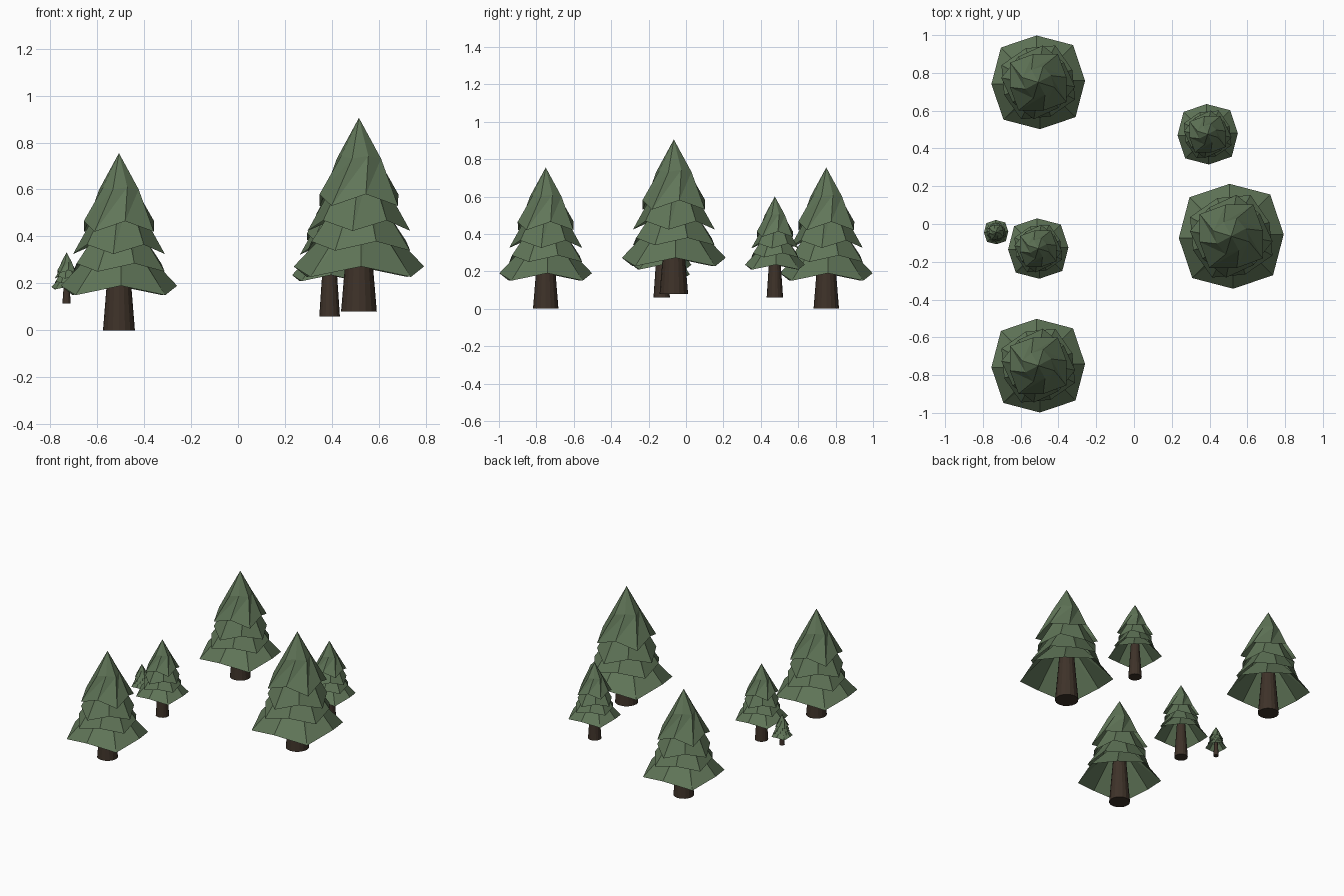
import bpy, bmesh
from math import sin, cos, radians

cube = bpy.data.objects.get("Cube")
if cube:
    bpy.data.objects.remove(cube)


def material(name, colour):
    mat = bpy.data.materials.new(name)
    mat.use_nodes = True
    mat.diffuse_color = (*colour, 1)
    bsdf = next(n for n in mat.node_tree.nodes if n.type == 'BSDF_PRINCIPLED')
    bsdf.inputs["Base Color"].default_value = (*colour, 1)
    return mat


needles = material("needle green", (0.118, 0.18, 0.098))
bark = material("bark brown", (0.048, 0.032, 0.022))


def ring(bm, low, high, turn):
    """Eight points, alternating between a low corner and a high corner (radius, z)."""
    points = []
    for i in range(8):
        r, z = high if i % 2 == 0 else low
        a = radians(45 * i + turn)
        points.append(bm.verts.new((r * cos(a), r * sin(a), z)))
    return points


def skin(bm, upper, lower):
    for i in range(8):
        j = (i + 1) % 8
        bm.faces.new((lower[i], lower[j], upper[j]))
        bm.faces.new((lower[i], upper[j], upper[i]))


def finish(bm, name, mat, place, scale):
    mesh = bpy.data.meshes.new(name)
    bm.to_mesh(mesh)
    bm.free()
    mesh.materials.append(mat)
    obj = bpy.data.objects.new(name, mesh)
    obj.location = place
    obj.scale = (scale,) * 3
    bpy.context.collection.objects.link(obj)
    return obj


# Skirts of branches: low corner, high corner, top edge, turn
SKIRTS = {
    "bottom_branches": ((0.27, 0.15), (0.248, 0.19), (0.05, 0.40), 2),
    "lower_branches": ((0.215, 0.25), (0.192, 0.285), (0.06, 0.48), 20),
    "middle_branches": ((0.197, 0.325), (0.172, 0.365), (0.06, 0.57), 38),
}


def build_tree(label, x, y, scale, top, foot):
    origin = top - 0.755 * scale
    place = (x, y, origin)

    # Drooping branch skirts
    for name, (low, high, edge, turn) in SKIRTS.items():
        bm = bmesh.new()
        skin(bm, ring(bm, edge, edge, turn + 8), ring(bm, low, high, turn))
        finish(bm, f"{label}_{name}", needles, place, scale)

    # Twisted pointed crown
    bm = bmesh.new()
    tip = bm.verts.new((0, 0, 0.755))
    middle = ring(bm, (0.088, 0.6), (0.076, 0.61), 28)
    skin(bm, middle, ring(bm, (0.182, 0.42), (0.152, 0.465), 10))
    for i in range(8):
        bm.faces.new((middle[i], middle[(i + 1) % 8], tip))
    finish(bm, f"{label}_crown", needles, place, scale)

    # Tapered trunk
    bottom = (foot - origin) / scale
    height = 0.42 - bottom
    bm = bmesh.new()
    bmesh.ops.create_cone(bm, cap_ends=True, segments=16, radius1=0.068,
                          radius2=0.034, depth=height)
    bmesh.ops.translate(bm, verts=bm.verts, vec=(0, 0, bottom + height / 2))
    finish(bm, f"{label}_trunk", bark, place, scale)


# Tree positions: x, y, scale, top height, trunk foot height
build_tree("front_tree", -0.507, -0.75, 1, 0.755, 0)
build_tree("back_tree", -0.507, 0.75, 1, 0.755, 0)
build_tree("tall_tree", 0.515, -0.065, 1.12, 0.905, 0.08)
build_tree("left_small_tree", 0.39, 0.475, 0.645, 0.6, 0.06)
build_tree("right_small_tree", -0.507, -0.13, 0.645, 0.6, 0.06)
build_tree("sapling", -0.73, -0.043, 0.26, 0.332, 0.115)
